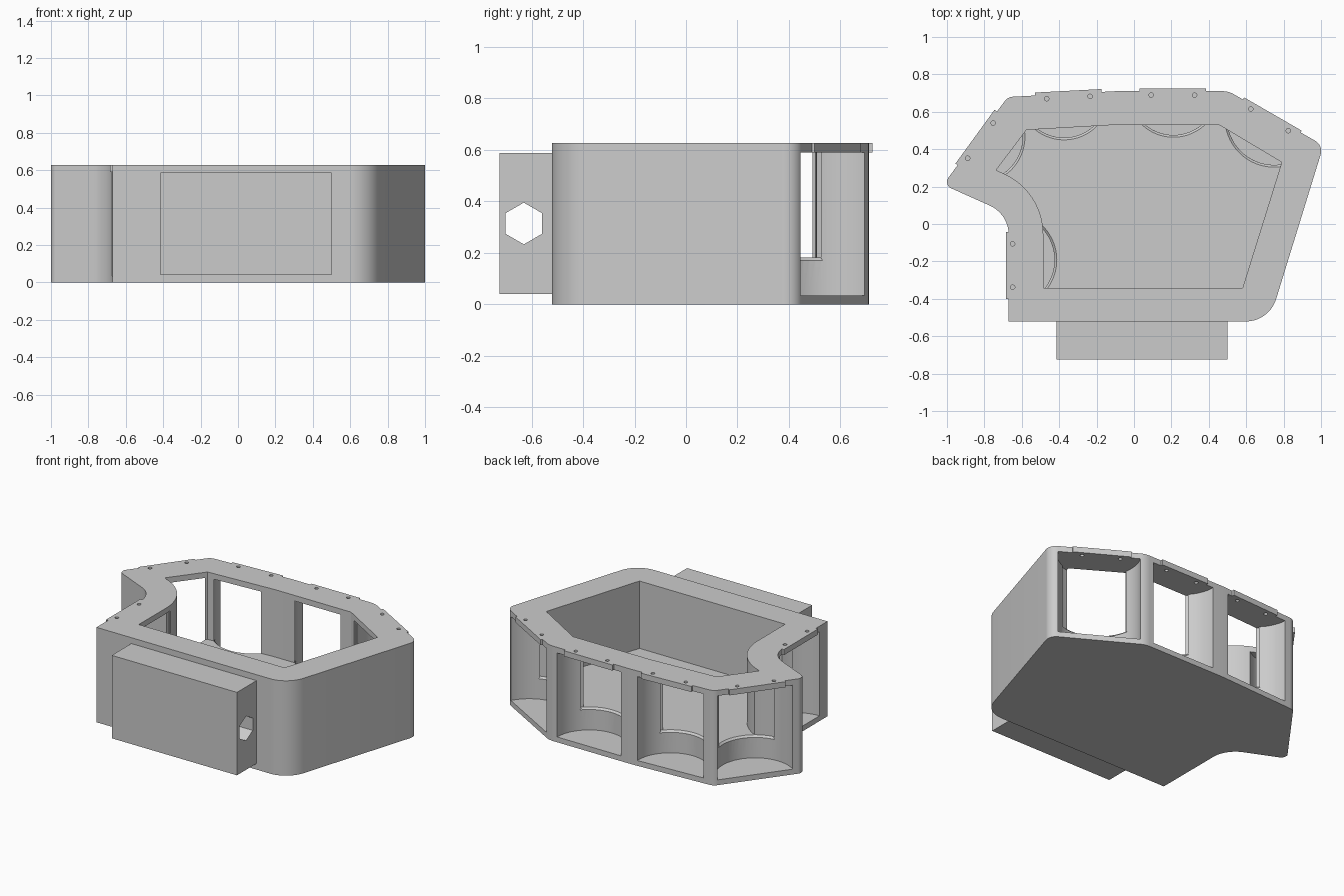
import bpy, bmesh, math
from mathutils import Vector, Matrix

cube = bpy.data.objects.get("Cube")
if cube:
    bpy.data.objects.remove(cube, do_unlink=True)

HEIGHT, BAY_FLOOR, CEILING, SILL, RIM = 0.627, 0.035, 0.59, 0.182, 0.012

grey = bpy.data.materials.new("plain_grey")
grey.use_nodes = True
COLOUR = (0.6, 0.6, 0.6, 1)
grey.diffuse_color = COLOUR
grey.node_tree.nodes["Principled BSDF"].inputs["Base Color"].default_value = COLOUR


def rounded(corners, steps=14):
    """Polygon whose corners (x, y, radius) are filleted."""
    pts = []
    for i, (x, y, r) in enumerate(corners):
        p = Vector((x, y))
        if r == 0:
            pts.append(p)
            continue
        a = (Vector(corners[i - 1][:2]) - p).normalized()
        b = (Vector(corners[(i + 1) % len(corners)][:2]) - p).normalized()
        half = a.angle(b) / 2
        centre = p + (a + b).normalized() * (r / math.sin(half))
        start = p + a * (r / math.tan(half)) - centre
        end = p + b * (r / math.tan(half)) - centre
        sweep = math.atan2(start.x * end.y - start.y * end.x, start.dot(end))
        for k in range(steps + 1):
            pts.append(centre + Matrix.Rotation(sweep * k / steps, 2) @ start)
    return pts


def arc(r, a0, a1, n):
    return [Vector((r * math.cos(a0 + (a1 - a0) * k / n),
                    r * math.sin(a0 + (a1 - a0) * k / n))) for k in range(n + 1)]


def segment(r, depth):
    """Inward part of a circle, beyond the given distance from its centre."""
    a = math.asin(depth / r)
    return arc(r, math.pi + a, math.tau - a, 40)


def prism(name, pts, z0, z1, matrix=Matrix(), flare=1):
    bm = bmesh.new()
    face = bm.faces.new([bm.verts.new((p[0], p[1], z0)) for p in pts])
    top = bmesh.ops.extrude_face_region(bm, geom=[face])["geom"]
    for v in top:
        if isinstance(v, bmesh.types.BMVert):
            v.co = (v.co.x * flare, v.co.y * flare, z1)
    bmesh.ops.recalc_face_normals(bm, faces=bm.faces)
    bm.transform(matrix)
    mesh = bpy.data.meshes.new(name)
    bm.to_mesh(mesh)
    bm.free()
    mesh.materials.append(grey)
    ob = bpy.data.objects.new(name, mesh)
    bpy.context.collection.objects.link(ob)
    return ob


def select(ob):
    bpy.ops.object.select_all(action="DESELECT")
    ob.select_set(True)
    bpy.context.view_layer.objects.active = ob


def combine(target, tool, operation):
    tool.hide_render = True
    mod = target.modifiers.new(operation, "BOOLEAN")
    mod.operation, mod.solver, mod.object = operation, "EXACT", tool
    select(target)
    bpy.ops.object.modifier_apply(modifier=mod.name)
    bpy.data.objects.remove(tool, do_unlink=True)


# Shell and its open cavity above a thick floor
housing = prism("housing", rounded([
    (-0.67, -0.521, 0), (0.723, -0.521, 0.17), (1.013, 0.42, 0.065),
    (0.505, 0.71, 0.12), (-0.1, 0.71, 0), (-0.675, 0.679, 0.06),
    (-1.02, 0.21, 0.038), (-0.67, 0.053, 0.17)]), 0, HEIGHT)
combine(housing, prism("cavity", rounded([
    (-0.485, -0.343, 0), (0.58, -0.343, 0), (0.79, 0.33, 0), (0.455, 0.53, 0),
    (-0.1, 0.53, 0), (-0.575, 0.503, 0), (-0.737, 0.288, 0),
    (-0.485, 0.173, 0.355)]), SILL, HEIGHT + 0.1), "DIFFERENCE")

# Scooped bays: lip centre, outward direction in degrees, then the scoop's
# sideways shift, its radius and how far the pocket may reach sideways
bays = [(0.735, 0.575, 60, 0.016, 0.251, 1), (0.208, 0.71, 90, 0.003, 0.234, 1),
        (-0.352, 0.697, 93, -0.022, 0.234, 1), (-0.838, 0.458, 144, 0.01, 0.237, 1),
        (-0.67, -0.222, 180, 0.03, 0.245, 0.172)]
placed = []
for x, y, angle, shift, radius, reach in bays:
    frame = (Matrix.Translation((x, y, 0))
             @ Matrix.Rotation(math.radians(angle - 90), 4, "Z"))
    placed.append((frame, frame @ Matrix.Translation((shift, 0, 0)), radius, reach))

# Lips above each mouth
for frame, scoop, radius, reach in placed:
    lip = [(-0.178, -0.02), (0.178, -0.02), (0.178, 0.015), (-0.178, 0.015)]
    combine(housing, prism("lip", lip, CEILING, HEIGHT, frame), "UNION")

# Round pockets with eased window edges, and screw holes
for frame, scoop, radius, reach in placed:
    pocket = [(min(p.x, reach), p.y) for p in arc(radius, 0, math.tau, 64)[:-1]]
    combine(housing, prism("pocket", pocket, BAY_FLOOR, CEILING, scoop), "DIFFERENCE")
    rim = prism("rim", segment(radius, 0.155), SILL - RIM, SILL, scoop, 1 + RIM / radius)
    combine(housing, rim, "DIFFERENCE")
    window = prism("window", segment(radius + RIM, 0.16), SILL, CEILING, scoop)
    combine(housing, window, "DIFFERENCE")
    for side in (-1, 1):
        spot = frame @ Matrix.Translation((side * 0.116, -0.021, 0))
        hole = arc(0.012, 0, math.tau, 16)[:-1]
        combine(housing, prism("screw_hole", hole, CEILING - 0.05, HEIGHT + 0.05, spot),
                "DIFFERENCE")

select(housing)
bpy.ops.object.shade_smooth_by_angle(angle=math.radians(30))

# Front block with a hexagonal through hole
block = prism("front_block", [(-0.415, -0.725), (0.5, -0.725), (0.5, -0.515), (-0.415, -0.515)],
              0.04, 0.588)
turn = Matrix.Translation((0, -0.63, 0.314)) @ Matrix.Rotation(math.pi / 2, 4, "Y")
combine(block, prism("hex_hole", arc(0.081, 0, math.tau, 6)[:-1], -1, 1, turn), "DIFFERENCE")
